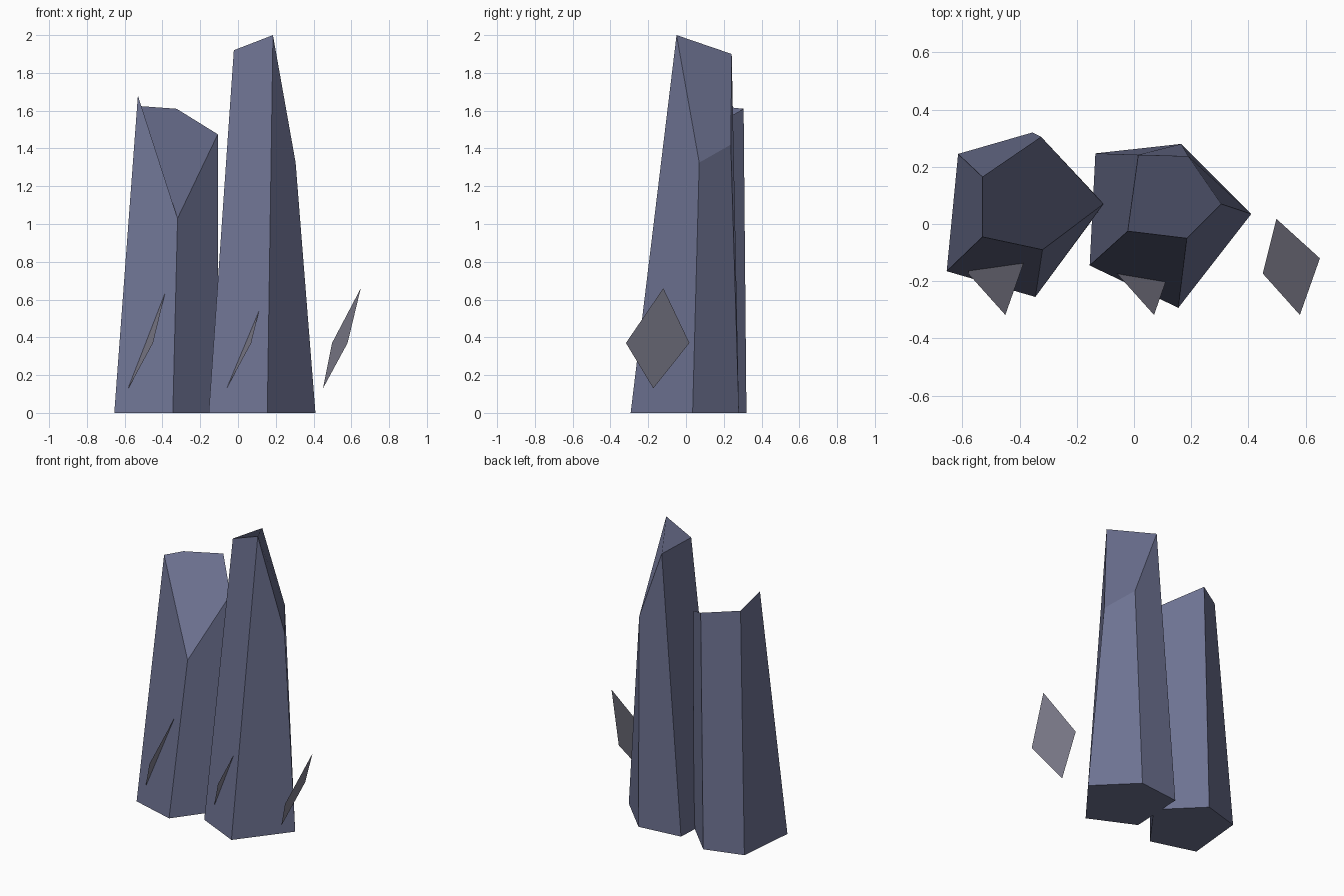
import bpy

if "Cube" in bpy.data.objects:
    bpy.data.objects.remove(bpy.data.objects["Cube"])


def material(name, rgb):
    m = bpy.data.materials.new(name)
    m.diffuse_color = (*rgb, 1)
    m.use_nodes = True
    m.node_tree.nodes["Principled BSDF"].inputs["Base Color"].default_value = m.diffuse_color
    return m


def add_mesh(name, verts, faces, mat):
    mesh = bpy.data.meshes.new(name)
    mesh.from_pydata(verts, [], faces)
    mesh.materials.append(mat)
    mesh.update()
    obj = bpy.data.objects.new(name, mesh)
    bpy.context.collection.objects.link(obj)
    return obj


def pillar(name, base, top, mat):
    """Tapered prism with a broken, uneven top; both rings run counter-clockwise."""
    n = len(base)
    verts = [(x, y, 0) for x, y in base] + top
    sides = [(i, (i + 1) % n, n + (i + 1) % n, n + i) for i in range(n)]
    caps = [tuple(reversed(range(n))), tuple(range(n, 2 * n))]
    return add_mesh(name, verts, sides + caps, mat)


slate = material("slate_blue", (0.153, 0.168, 0.285))
grey = material("shard_grey", (0.235, 0.230, 0.295))

# Rock pillars
pillar("short_pillar",
       [(-0.655, -0.165), (-0.345, -0.255), (-0.105, 0.07), (-0.355, 0.32), (-0.615, 0.245)],
       [(-0.53, -0.045, 1.68), (-0.32, -0.09, 1.03), (-0.107, 0.07, 1.475),
        (-0.325, 0.305, 1.61), (-0.53, 0.165, 1.625)], slate)
pillar("tall_pillar",
       [(-0.155, -0.145), (0.155, -0.293), (0.41, 0.035), (0.165, 0.28), (-0.135, 0.247)],
       [(-0.022, -0.025, 1.92), (0.185, -0.05, 2.0), (0.305, 0.07, 1.325),
        (0.19, 0.237, 1.42), (0.015, 0.242, 1.90)], slate)

# Thin slanted shards, the same diamond repeated along x
diamond = [(0.45, -0.173, 0.13), (0.58, -0.318, 0.37), (0.65, -0.12, 0.66), (0.498, 0.018, 0.37)]
for label, dx in (("left", -1.03), ("middle", -0.51), ("right", 0.0)):
    add_mesh(label + "_shard", [(x + dx, y, z) for x, y, z in diamond], [(0, 1, 2, 3)], grey)
